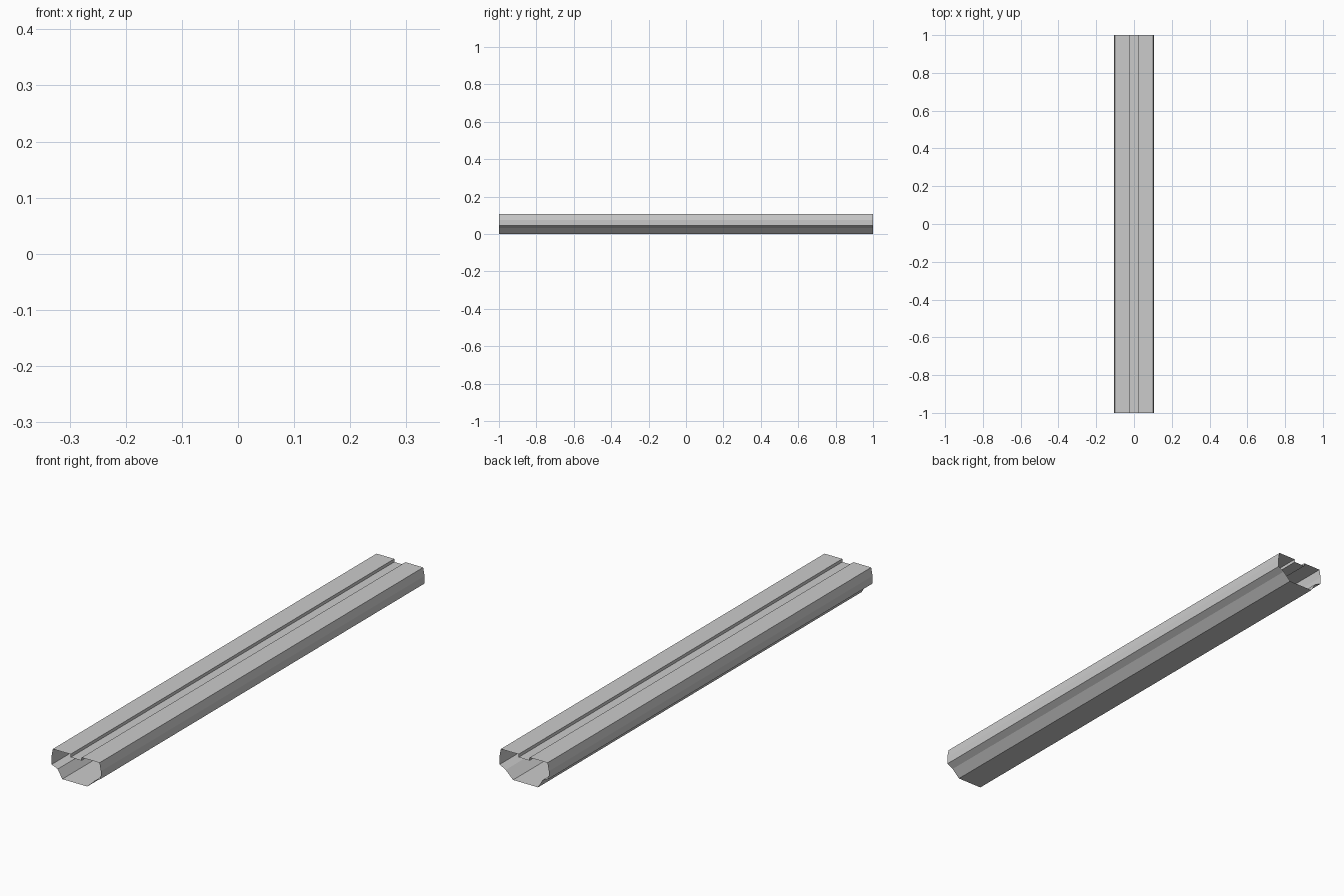
import bpy
import bmesh

if "Cube" in bpy.data.objects:
    bpy.data.objects.remove(bpy.data.objects["Cube"])

LENGTH = 2.0

# Cross-section (x, z), walked once around the hollow rail
PROFILE = [
    (-0.024, 0.095), (-0.024, 0.107), (-0.101, 0.107),   # groove wall, left top
    (-0.107, 0.075), (-0.106, 0.045),                    # left side
    (-0.080, 0.034), (-0.060, 0.0),                      # left underside
    (0.048, 0.0), (0.080, 0.031),                        # base, right underside
    (0.106, 0.045), (0.107, 0.075),                      # right side
    (0.101, 0.107), (0.024, 0.107), (0.024, 0.095),      # right top, groove wall
]


def extrude_open(name, profile, length):
    """Sweep a closed section along y, leaving both ends open."""
    bm = bmesh.new()
    front = [bm.verts.new((x, -length / 2, z)) for x, z in profile]
    edges = [bm.edges.new((front[i - 1], v)) for i, v in enumerate(front)]
    moved = bmesh.ops.extrude_edge_only(bm, edges=edges)["geom"]
    verts = [g for g in moved if isinstance(g, bmesh.types.BMVert)]
    bmesh.ops.translate(bm, verts=verts, vec=(0, length, 0))
    bmesh.ops.recalc_face_normals(bm, faces=bm.faces[:])
    # The base must face down
    base = min(bm.faces, key=lambda f: f.calc_center_median().z)
    if base.normal.z > 0:
        bmesh.ops.reverse_faces(bm, faces=bm.faces[:])
    mesh = bpy.data.meshes.new(name)
    bm.to_mesh(mesh)
    bm.free()
    obj = bpy.data.objects.new(name, mesh)
    bpy.context.collection.objects.link(obj)
    return obj


# Hollow grooved rail
extrude_open("grooved_rail", PROFILE, LENGTH)
